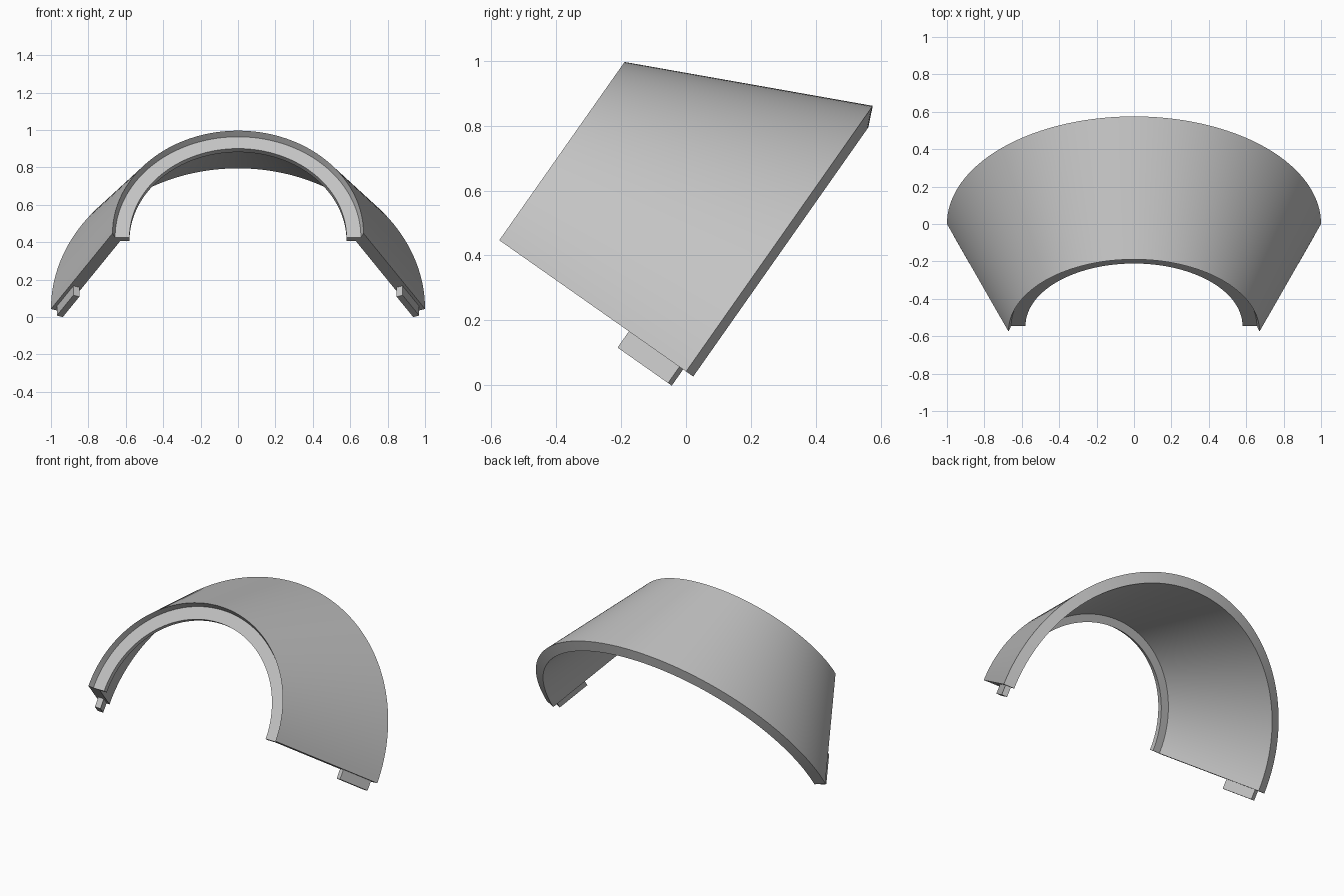
import bpy, bmesh, math
from mathutils import Matrix, Vector

cube = bpy.data.objects.get("Cube")
if cube:
    bpy.data.objects.remove(cube, do_unlink=True)

grey = bpy.data.materials.new("plain grey")
grey.use_nodes = True
colour = (0.55, 0.55, 0.55, 1)
grey.diffuse_color = colour
grey.node_tree.nodes["Principled BSDF"].inputs["Base Color"].default_value = colour

# Tilted frame: the shell's axis runs backward and down
TILT = math.radians(-35.1)
FRAME = Matrix.Translation((0, -0.575, 0.447)) @ Matrix.Rotation(TILT, 4, 'X')


def loft(name, rings):
    """Closed solid through matching rings of points, capped at both ends."""
    bm = bmesh.new()
    loops = [[bm.verts.new(FRAME @ Vector(p)) for p in ring] for ring in rings]
    n = len(loops[0])
    for one, two in zip(loops, loops[1:]):
        for i in range(n):
            j = (i + 1) % n
            bm.faces.new((one[i], one[j], two[j], two[i]))
    bm.faces.new(loops[0])
    bm.faces.new(loops[-1])
    bmesh.ops.recalc_face_normals(bm, faces=bm.faces)
    mesh = bpy.data.meshes.new(name)
    bm.to_mesh(mesh)
    bm.free()
    mesh.materials.append(grey)
    obj = bpy.data.objects.new(name, mesh)
    bpy.context.collection.objects.link(obj)
    return obj


# Half-cone shell with an inner lip at the narrow end: (along axis, radius)
profile = [(0, 0.671), (0.703, 1.0), (0.73, 0.938), (0.07, 0.629),
           (0.07, 0.58), (0.037, 0.58), (0.037, 0.657)]
STEPS = 96
rings = []
for k in range(STEPS + 1):
    t = math.pi * k / STEPS
    rings.append([(r * math.cos(t), a, r * math.sin(t)) for a, r in profile])
shell = loft("curved_shell", rings)
bpy.ops.object.select_all(action='DESELECT')
shell.select_set(True)
bpy.context.view_layer.objects.active = shell
bpy.ops.object.shade_smooth_by_angle(angle=math.radians(20))

# Locating tabs below both straight edges, set in the middle of the wall
tab = [(0.488, 0.88), (0.678, 0.969), (0.692, 0.937), (0.502, 0.848)]
for side, name in ((1, "left_tab"), (-1, "right_tab")):
    loft(name, [[(side * r, a, h) for a, r in tab] for h in (-0.061, 0.004)])
